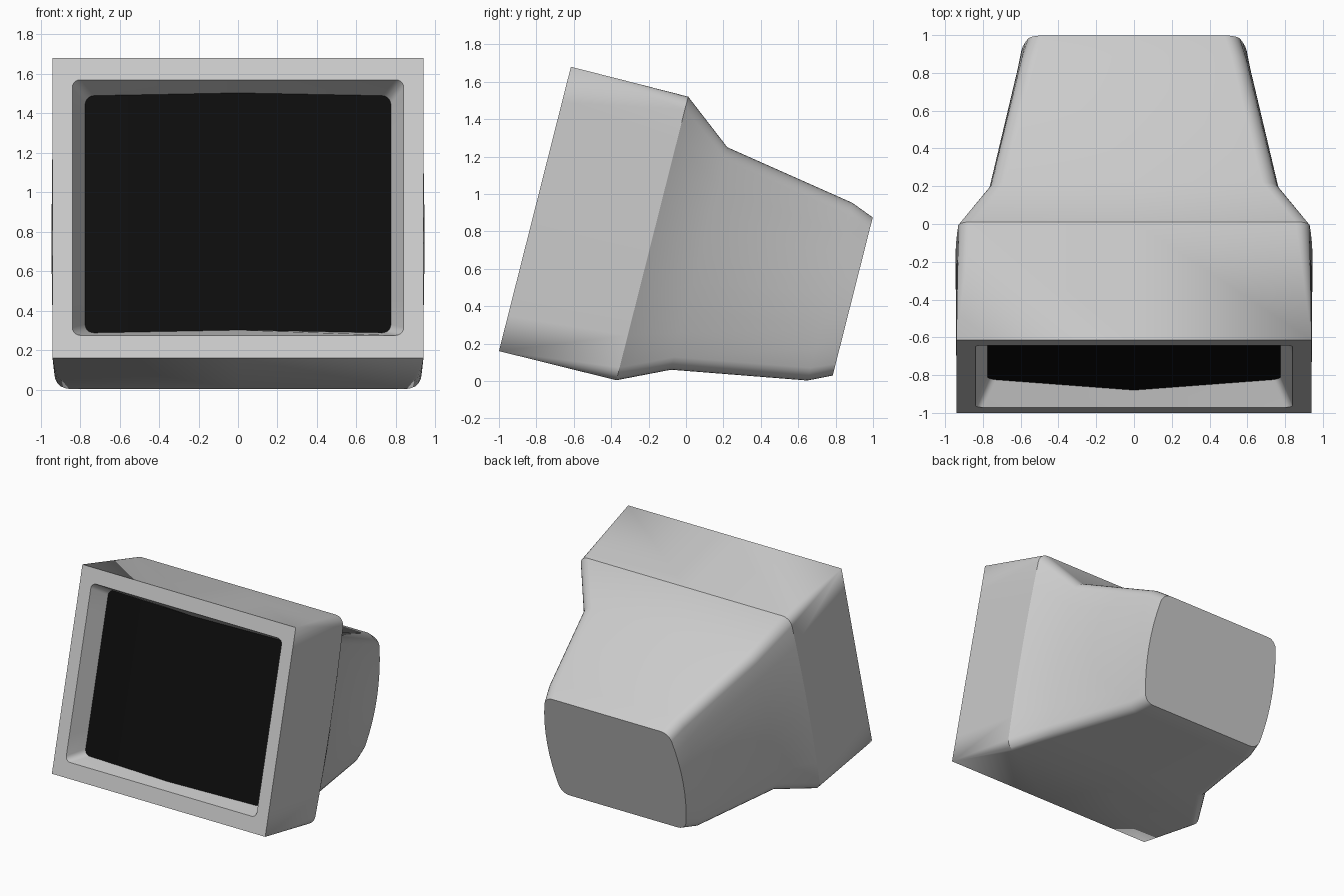
import bpy, bmesh
from math import sin, cos, pi, radians

if "Cube" in bpy.data.objects:
    bpy.data.objects.remove(bpy.data.objects["Cube"])

TILT = radians(14.2)
CORNER, SIDE = 5, 7   # segments per rounded corner, points along each side


def place(x, d, h):
    """Monitor space (depth d, height h) to the leaned-back world pose."""
    c, s = cos(TILT), sin(TILT)
    return (x, -1 + c * d + s * h, 0.16 + c * h - s * d)


def section(d, hw, h0, h1, r, bulge=0.0, bow=0.0):
    """Rounded rectangle, counter-clockwise from bottom middle.
    bulge swells the sides, bow brings the middle forward."""
    hc, hh = (h0 + h1) / 2, (h1 - h0) / 2
    right = []
    for cy, a0 in ((h0 + r, -pi / 2), (h1 - r, 0)):
        for i in range(CORNER + 1):
            a = a0 + pi / 2 * i / CORNER
            right.append((hw - r + r * cos(a), cy + r * sin(a)))
        if a0 < 0:
            for i in range(1, SIDE + 1):
                right.append((hw, h0 + r + (h1 - h0 - 2 * r) * i / (SIDE + 1)))
    left = [(-x, h) for x, h in reversed(right)]
    pts = [(0, h0)] + right + [(0, h1)] + left
    out = []
    for x, h in pts:
        t = (h - hc) / hh
        depth = d - bow * (1 - abs(x) / hw)
        out.append(place(x * (1 + bulge / hw * (1 - t * t)), depth, h))
    return out


def finish(bm, name, color=None):
    bmesh.ops.remove_doubles(bm, verts=bm.verts, dist=1e-5)
    me = bpy.data.meshes.new(name)
    bm.to_mesh(me)
    bm.free()
    ob = bpy.data.objects.new(name, me)
    bpy.context.collection.objects.link(ob)
    if color:
        mat = bpy.data.materials.new(name)
        mat.diffuse_color = color
        mat.use_nodes = True
        mat.node_tree.nodes["Principled BSDF"].inputs["Base Color"].default_value = mat.diffuse_color
        me.materials.append(mat)
    bpy.ops.object.select_all(action='DESELECT')
    ob.select_set(True)
    bpy.context.view_layer.objects.active = ob
    bpy.ops.object.shade_smooth_by_angle(angle=radians(30))
    return ob


glass_edge = section(0.142, 0.775, 0.167, 1.407, 0.045, bow=0.06)

# Housing: recess wall, front frame, box, shoulder, tapering rear
sections = [
    glass_edge,
    section(0.0, 0.84, 0.119, 1.455, 0.04),
    section(0.0, 0.94, 0.0, 1.568, 0.0),
    section(0.647, 0.927, 0.003, 1.567, 0.07, bulge=0.018),
    section(0.916, 0.75, 0.129, 1.356, 0.07, bulge=0.035),
    section(1.637, 0.585, 0.252, 1.232, 0.07, bulge=0.038),
    section(1.762, 0.545, 0.311, 1.183, 0.065, bulge=0.055),
]
bm = bmesh.new()
rings = [[bm.verts.new(p) for p in s] for s in sections]
n = len(rings[0])
for a, b in zip(rings, rings[1:]):
    for i in range(n):
        j = (i + 1) % n
        bm.faces.new((a[i], b[i], b[j], a[j]))
bm.faces.new(rings[-1][::-1])
finish(bm, "monitor_housing")

# Screen: two halves meeting at a forward centre line
bm = bmesh.new()
v = [bm.verts.new(p) for p in glass_edge]
bm.faces.new(v[:n // 2 + 1])
bm.faces.new(v[n // 2:] + v[:1])
finish(bm, "screen", (0.004, 0.004, 0.004, 1))
